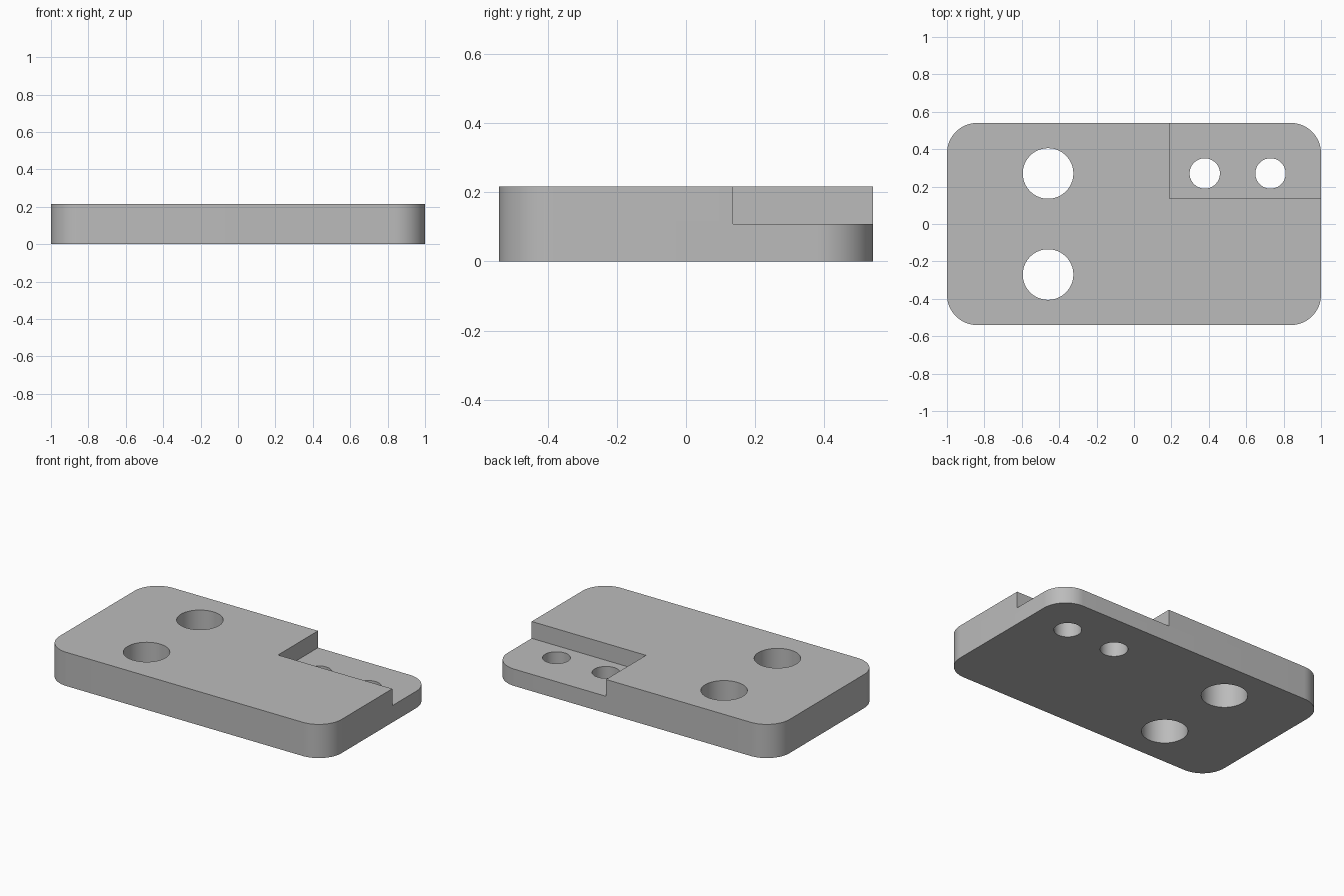
import bpy
import bmesh
from math import cos, sin, pi, radians

cube = bpy.data.objects.get("Cube")
if cube:
    bpy.data.objects.remove(cube, do_unlink=True)

U = 2 / 74                      # one design unit; the plate is 74 x 40 x 8
W, D, H = 37 * U, 20 * U, 8 * U
CORNER = 6 * U

grey = bpy.data.materials.new("plain grey")
grey.use_nodes = True
colour = (0.5, 0.5, 0.5, 1)
grey.diffuse_color = colour
grey.node_tree.nodes["Principled BSDF"].inputs["Base Color"].default_value = colour


def prism(name, outline, z0, z1):
    """Extrude a counter-clockwise outline from z0 to z1."""
    bm = bmesh.new()
    base = bm.faces.new([bm.verts.new((x, y, z0)) for x, y in outline])
    top = bmesh.ops.extrude_face_region(bm, geom=[base])["geom"]
    for v in top:
        if isinstance(v, bmesh.types.BMVert):
            v.co.z = z1
    bmesh.ops.recalc_face_normals(bm, faces=bm.faces)
    mesh = bpy.data.meshes.new(name)
    bm.to_mesh(mesh)
    bm.free()
    mesh.materials.append(grey)
    obj = bpy.data.objects.new(name, mesh)
    bpy.context.collection.objects.link(obj)
    return obj


def arc(cx, cy, r, start, sweep, steps):
    return [(cx + r * cos(start + sweep * i / steps),
             cy + r * sin(start + sweep * i / steps)) for i in range(steps + 1)]


def hole(name, x, y, r):
    return prism(name, arc(x * U, y * U, r * U, 0, 2 * pi, 64)[:-1], -H, 2 * H)


# Plate with rounded corners
outline = []
for k, (sx, sy) in enumerate([(1, 1), (-1, 1), (-1, -1), (1, -1)]):
    outline += arc(sx * (W - CORNER), sy * (D - CORNER), CORNER, k * pi / 2, pi / 2, 16)
plate = prism("mounting_plate", outline, 0, H)

# Half-depth corner step, two large holes and two small holes
x0, y0 = 7 * U, 5 * U
cutters = [
    prism("step_cutter", [(x0, y0), (2 * W, y0), (2 * W, 2 * D), (x0, 2 * D)], H / 2, 2 * H),
    hole("large_hole_back", -17, 10, 5),
    hole("large_hole_front", -17, -10, 5),
    hole("small_hole_inner", 14, 10, 3),
    hole("small_hole_outer", 27, 10, 3),
]

bpy.ops.object.select_all(action="DESELECT")
plate.select_set(True)
bpy.context.view_layer.objects.active = plate
for cutter in cutters:
    cutter.hide_render = True
    cut = plate.modifiers.new(cutter.name, "BOOLEAN")
    cut.operation = "DIFFERENCE"
    cut.solver = "EXACT"
    cut.object = cutter
    bpy.ops.object.modifier_apply(modifier=cut.name)
    bpy.data.objects.remove(cutter, do_unlink=True)

# Smooth curved walls, crisp edges
bpy.ops.object.shade_smooth_by_angle(angle=radians(30))
